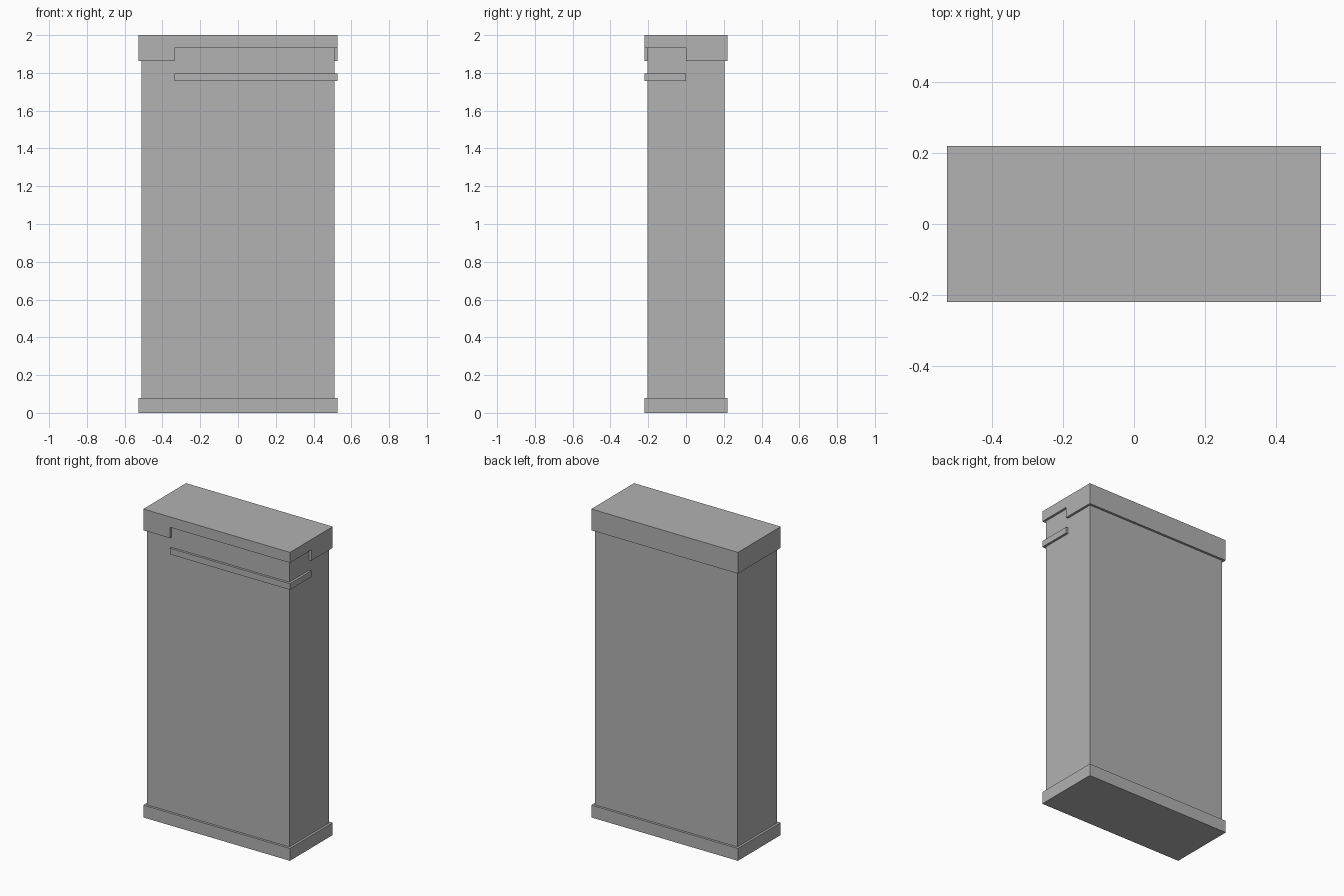
import bpy

default_cube = bpy.data.objects.get("Cube")
if default_cube:
    bpy.data.objects.remove(default_cube, do_unlink=True)

grey = bpy.data.materials.new("plain_grey")
grey.use_nodes = True
colour = (0.445, 0.445, 0.445, 1)
grey.diffuse_color = colour
grey.node_tree.nodes["Principled BSDF"].inputs["Base Color"].default_value = colour


def box(name, low, high):
    """Flat-faced box between two opposite corners."""
    centre = [(a + b) / 2 for a, b in zip(low, high)]
    bpy.ops.mesh.primitive_cube_add(size=1, location=centre)
    obj = bpy.context.object
    obj.name = name
    obj.scale = [b - a for a, b in zip(low, high)]
    bpy.ops.object.transform_apply(location=True, rotation=False, scale=True)
    obj.data.materials.append(grey)
    return obj


# Half sizes of the trim (base, cap, band) and of the recessed body
TRIM_X, TRIM_Y = 0.526, 0.219
BODY_X, BODY_Y = 0.511, 0.204
NOTCH_X = -0.335

# Base plinth and tall body
box("base", (-TRIM_X, -TRIM_Y, 0), (TRIM_X, TRIM_Y, 0.08))
box("body", (-BODY_X, -BODY_Y, 0.07), (BODY_X, BODY_Y, 1.95))

# Cap with a notch wrapping round its front left corner
cap = box("cap", (-TRIM_X, -TRIM_Y, 1.862), (TRIM_X, TRIM_Y, 2))
cutter = box("notch_cutter", (NOTCH_X, -0.4, 1.7), (0.8, 0, 1.932))
cutter.hide_render = True
notch = cap.modifiers.new("notch", "BOOLEAN")
notch.operation = "DIFFERENCE"
notch.solver = "EXACT"
notch.object = cutter
bpy.context.view_layer.objects.active = cap
bpy.ops.object.modifier_apply(modifier=notch.name)
bpy.data.objects.remove(cutter, do_unlink=True)

# Thin band below the notch, wrapping the same corner
box("corner_band", (NOTCH_X, -TRIM_Y, 1.757), (TRIM_X, 0, 1.797))
